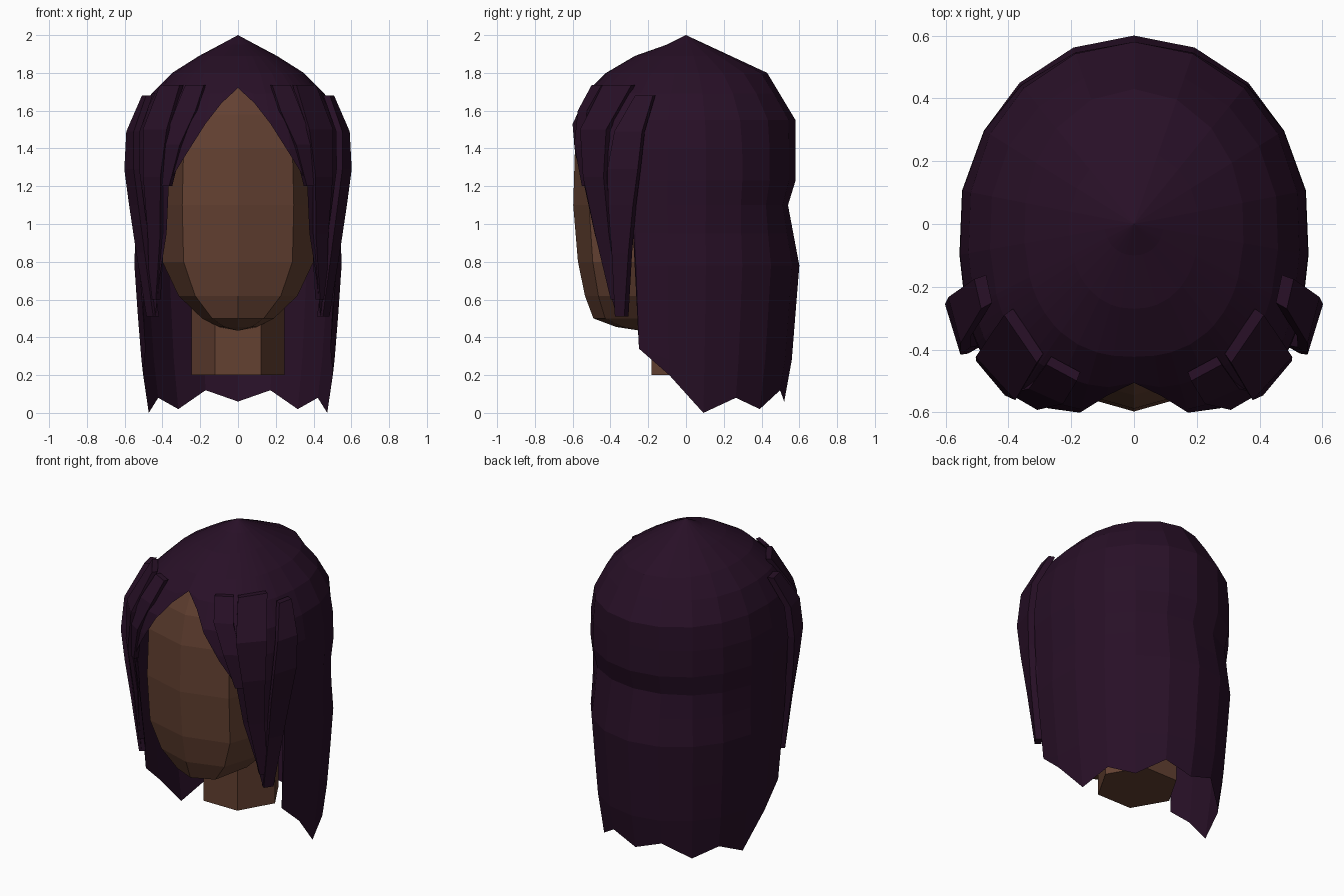
import bpy, bmesh, math
from mathutils import Vector

if "Cube" in bpy.data.objects:
    bpy.data.objects.remove(bpy.data.objects["Cube"])


def material(name, rgb):
    m = bpy.data.materials.new(name)
    m.diffuse_color = (*rgb, 1)
    m.use_nodes = True
    m.node_tree.nodes["Principled BSDF"].inputs["Base Color"].default_value = m.diffuse_color
    return m


SKIN = material("brown skin", (0.125, 0.052, 0.031))
HAIR = material("dark plum hair", (0.021, 0.005, 0.020))


def finish(bm, name, mat, mirror=False):
    bmesh.ops.remove_doubles(bm, verts=bm.verts, dist=0.0005)
    bmesh.ops.recalc_face_normals(bm, faces=bm.faces)
    me = bpy.data.meshes.new(name)
    bm.to_mesh(me)
    bm.free()
    me.materials.append(mat)
    ob = bpy.data.objects.new(name, me)
    bpy.context.collection.objects.link(ob)
    if mirror:
        mod = ob.modifiers.new("mirror", 'MIRROR')
        mod.use_clip = True
        mod.merge_threshold = 0.001
    return ob


def lerp(table, t):
    """Piecewise linear lookup in ascending (key, value) pairs."""
    if t <= table[0][0]:
        return table[0][1]
    for (a, u), (b, v) in zip(table, table[1:]):
        if t <= b:
            return u + (v - u) * (t - a) / (b - a)
    return table[-1][1]


# Hair radii by height: back, side and front of the shell
BACK = [(0, .515), (.06, .52), (.28, .56), (.78, .60), (1.1, .54), (1.23, .58),
        (1.55, .58), (1.8, .43), (2, 0)]
SIDE = [(0, .48), (.34, .52), (.78, .55), (.95, .545), (1.3, .56), (1.5, .55),
        (1.68, .47), (1.83, .32), (2, 0)]
FRONT = [(.34, .48), (.51, .50), (.8, .54), (1.0, .576), (1.25, .625), (1.53, .61),
         (1.73, .50), (1.79, .44), (1.89, .27), (1.95, .10), (2, 0)]
# Lower edge of the hair by azimuth (0 = front, 180 = back)
HEM = [(0, 1.72), (9, 1.64), (16, 1.53), (25, 1.37), (34, 1.22), (38, .95),
       (45, .70), (50, .51), (53, .51), (57, .87), (61, 1.2), (63, .34),
       (80, .20), (101, 0), (122, .08), (141, .02), (161, .12), (180, .06)]
LEVELS = [2, 1.95, 1.89, 1.8, 1.69, 1.55, 1.4, 1.23, 1.1, .95, .78, .51, .28, 0]


def shell(azimuth, z, grow=0.0):
    a = math.radians(azimuth)
    sx, sy = math.sin(a), -math.cos(a)
    front = sy < 0
    ry = lerp(FRONT if front else BACK, z)
    rx = lerp(SIDE, z)
    if rx < 1e-5:
        return Vector((0, 0, z))
    # squarer outline toward the front, near the crown it stays round
    n = 2 + (.8 * min(1, (2 - z) / .45) if front else 0)
    r = (abs(sx / rx) ** n + abs(sy / ry) ** n) ** (-1 / n) + grow
    return Vector((r * sx if abs(sx) > 1e-6 else 0, r * sy, z))


# Hair shell with parted front and jagged hem
bm = bmesh.new()
cols = [[bm.verts.new(shell(a, max(z, h))) for z in LEVELS] for a, h in HEM]
for c, d in zip(cols, cols[1:]):
    for i in range(len(LEVELS) - 1):
        bm.faces.new((c[i], c[i + 1], d[i + 1], d[i]))
bmesh.ops.dissolve_degenerate(bm, edges=bm.edges, dist=0.0005)
finish(bm, "hair_shell", HAIR, mirror=True)


def lock(name, rows, thick):
    """Tapering lock lying on the hair: rows of (azimuth, width, z, lift)."""
    bm = bmesh.new()
    rings = []
    for az, width, z, lift in rows:
        a, b = az - width / 2, az + width / 2
        rings.append([bm.verts.new(shell(*p)) for p in (
            (a, z, lift - thick), (a, z, lift), (b, z, lift), (b, z, lift - thick))])
    for p, q in zip(rings, rings[1:]):
        for i in range(4):
            j = (i + 1) % 4
            bm.faces.new((p[i], p[j], q[j], q[i]))
    bm.faces.new(rings[0])
    bm.faces.new(rings[-1][::-1])
    finish(bm, name, HAIR, mirror=True)


# Layered locks at the temples
lock("outer_lock", [(66, 10, 1.68, .05), (62, 13, 1.49, .055), (60, 14, 1.29, .06),
                    (58, 12, 1.1, .05), (56, 9, .85, .03), (53, 6, .51, .015)], .04)
lock("temple_lock", [(45, 20, 1.735, .045), (42, 16, 1.5, .03), (43, 12, 1.25, .025),
                     (45, 9, .95, .02), (50, 5, .6, .01)], .035)
lock("fringe_lock", [(26, 12, 1.735, .03), (27, 11, 1.6, .025), (32, 9, 1.42, .02),
                     (36, 5, 1.2, .01)], .03)

# Head: rows of (z, half width, front y, back y)
HEAD = [(1.88, .10, -.20, .15), (1.72, .33, -.475, .30), (1.58, .38, -.545, .38),
        (1.40, .40, -.588, .42), (1.10, .41, -.597, .42), (.80, .40, -.572, .38),
        (.62, .315, -.535, .25), (.50, .19, -.49, .10), (.455, .10, -.37, .0)]
bm = bmesh.new()
rings = []
for z, w, f, b in HEAD:
    mid = -.18
    half = [(0, f), (.72 * w, mid + (f - mid) * .8), (w, mid),
            (.72 * w, mid + (b - mid) * .72), (0, b)]
    pts = half + [(-x, y) for x, y in half[-2:0:-1]]
    rings.append([bm.verts.new((x, y, z)) for x, y in pts])
for p, q in zip(rings, rings[1:]):
    for i in range(8):
        j = (i + 1) % 8
        bm.faces.new((p[i], p[j], q[j], q[i]))
for ring, z, y in ((rings[0], 1.91, 0), (rings[-1], .435, -.24)):
    tip = bm.verts.new((0, y, z))
    for i in range(8):
        bm.faces.new((ring[i], ring[(i + 1) % 8], tip))
finish(bm, "head", SKIN)

# Six-sided neck
bpy.ops.mesh.primitive_cylinder_add(vertices=6, radius=.245, depth=.45,
                                    location=(0, .03, .425), rotation=(0, 0, math.pi / 6))
neck = bpy.context.object
neck.name = "neck"
neck.data.materials.append(SKIN)
